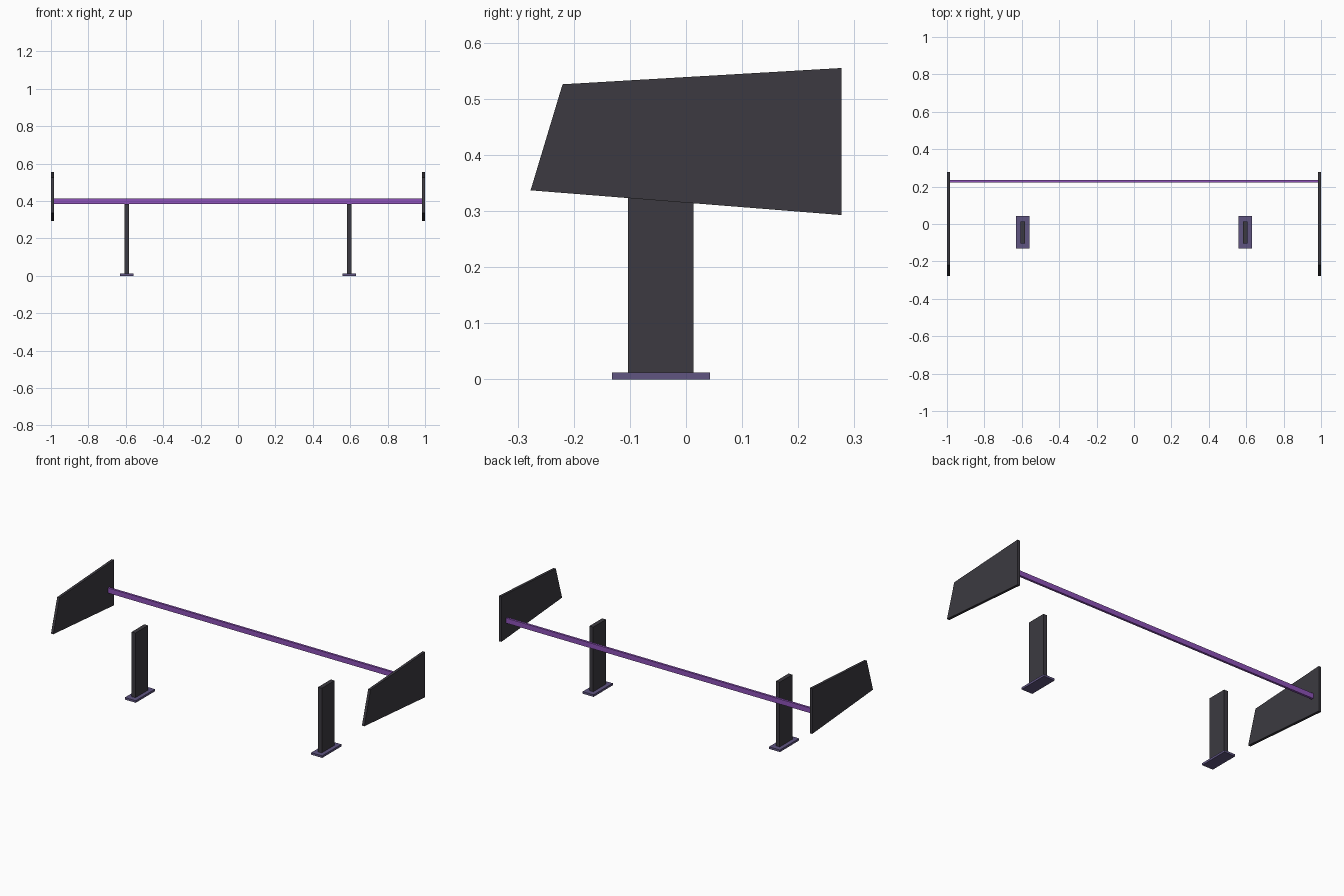
import bpy, bmesh
from mathutils import Vector

cube = bpy.data.objects.get("Cube")
if cube:
    bpy.data.objects.remove(cube, do_unlink=True)


def material(name, rgb):
    m = bpy.data.materials.new(name)
    m.use_nodes = True
    m.diffuse_color = (*rgb, 1)
    m.node_tree.nodes["Principled BSDF"].inputs["Base Color"].default_value = (*rgb, 1)
    return m


charcoal = material("charcoal", (0.045, 0.042, 0.052))
violet = material("violet", (0.27, 0.085, 0.48))
slate = material("slate_purple", (0.115, 0.09, 0.22))


def slab(name, profile, x0, x1, mat):
    """Extrude a (y, z) profile along x from x0 to x1."""
    bm = bmesh.new()
    face = bm.faces.new([bm.verts.new((x0, y, z)) for y, z in profile])
    ext = bmesh.ops.extrude_face_region(bm, geom=[face])
    verts = [v for v in ext["geom"] if isinstance(v, bmesh.types.BMVert)]
    bmesh.ops.translate(bm, verts=verts, vec=Vector((x1 - x0, 0, 0)))
    bmesh.ops.recalc_face_normals(bm, faces=bm.faces)
    mesh = bpy.data.meshes.new(name)
    bm.to_mesh(mesh)
    bm.free()
    mesh.materials.append(mat)
    obj = bpy.data.objects.new(name, mesh)
    bpy.context.collection.objects.link(obj)
    return obj


def rect(y0, y1, z0, z1):
    return [(y0, z0), (y1, z0), (y1, z1), (y0, z1)]


# Tapered end plate outline
plate = [(-0.277, 0.337), (-0.22, 0.526), (0.277, 0.555), (0.277, 0.293)]

# Mirrored end plates, posts and feet
for side, s in (("left", 1), ("right", -1)):
    slab(side + "_end_plate", plate, s * 0.985, s * 1.0, charcoal)
    slab(side + "_post", rect(-0.103, 0.013, 0.012, 0.385), s * 0.583, s * 0.607, charcoal)
    slab(side + "_foot", rect(-0.132, 0.043, 0, 0.012), s * 0.56, s * 0.63, slate)

# Thin trailing bar between the end plates
slab("trailing_bar", rect(0.221, 0.234, 0.385, 0.414), -0.985, 0.985, violet)
